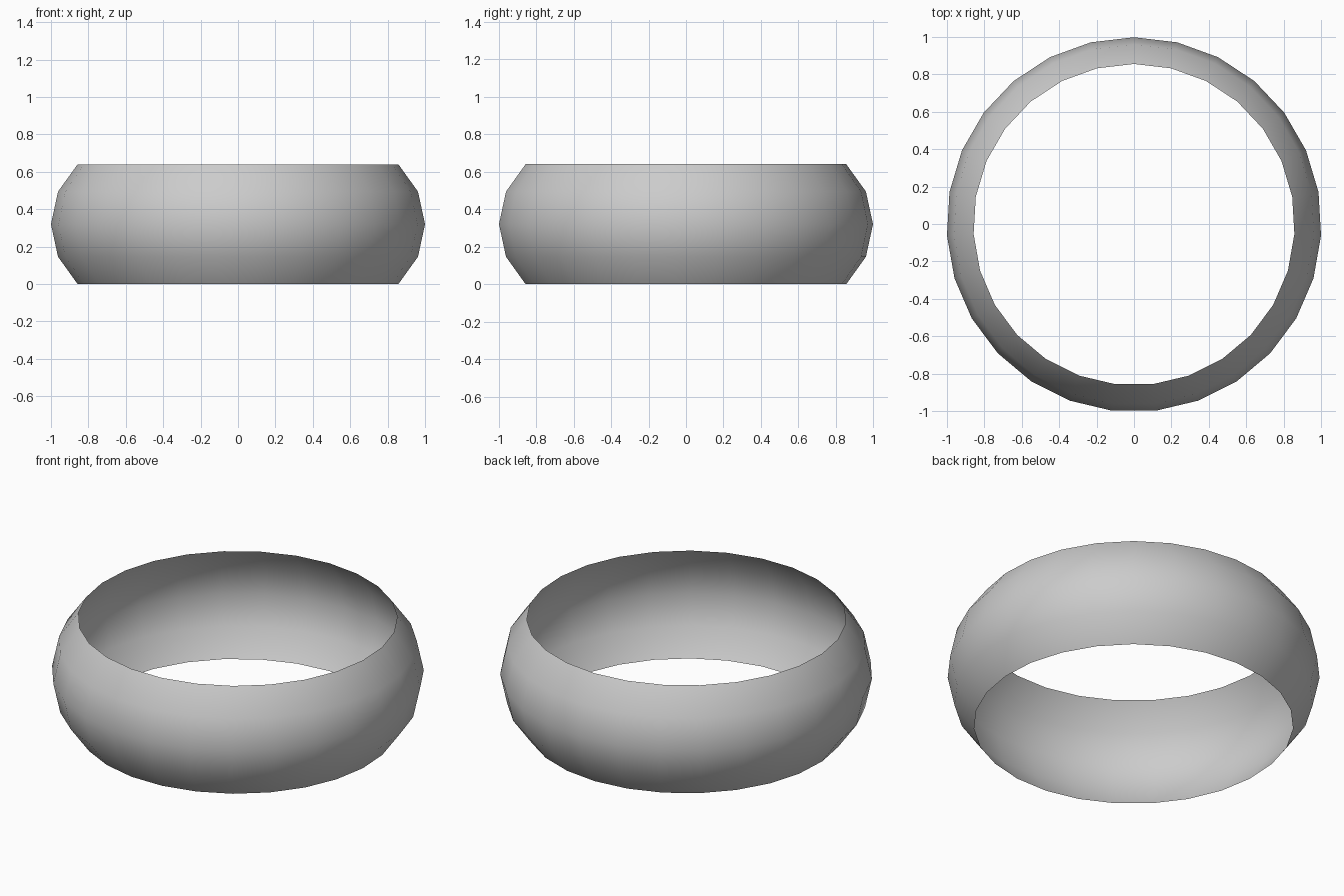
import bpy, bmesh
from math import cos, sin, pi

if "Cube" in bpy.data.objects:
    bpy.data.objects.remove(bpy.data.objects["Cube"])

SIDES = 27
# (radius, height) outline of the bulging band
PROFILE = [(0.859, 0.0), (0.964, 0.146), (1.0017, 0.32), (0.964, 0.494), (0.859, 0.64)]
Y_SHIFT = -0.0034  # recentres the odd-sided ring

# Open ring: single curved sheet, no caps
bm = bmesh.new()
rings = []
for r, z in PROFILE:
    ring = []
    for i in range(SIDES):
        a = pi / 2 + 2 * pi * i / SIDES
        ring.append(bm.verts.new((r * cos(a), r * sin(a) + Y_SHIFT, z)))
    rings.append(ring)
for low, high in zip(rings, rings[1:]):
    for i in range(SIDES):
        j = (i + 1) % SIDES
        bm.faces.new((low[i], low[j], high[j], high[i]))
for f in bm.faces:
    f.smooth = True

mesh = bpy.data.meshes.new("ring_band")
bm.to_mesh(mesh)
bm.free()
band = bpy.data.objects.new("ring_band", mesh)
bpy.context.collection.objects.link(band)
